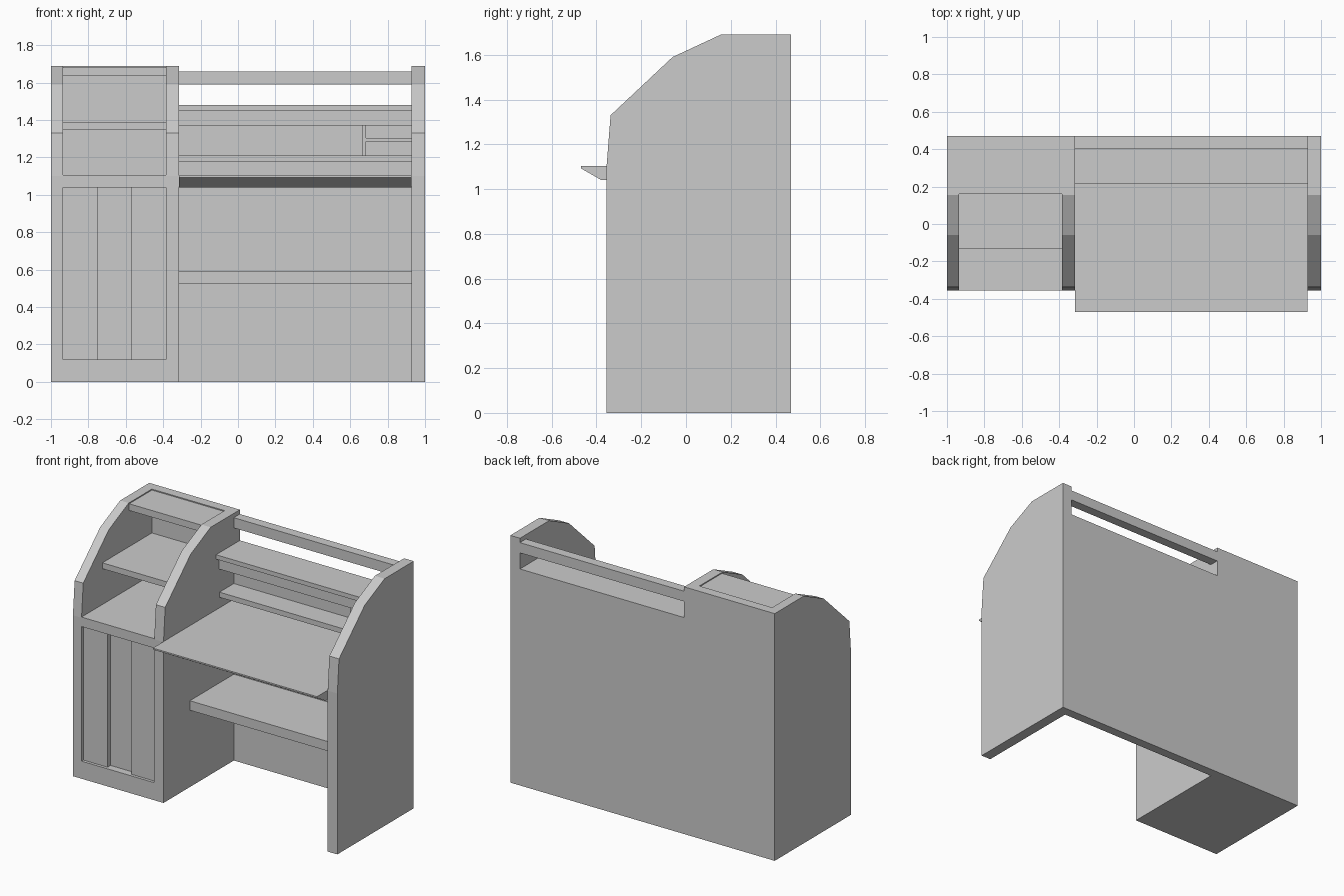
import bpy

if "Cube" in bpy.data.objects:
    bpy.data.objects.remove(bpy.data.objects["Cube"])


def prism(name, x0, x1, profile):
    """Extrude a (y, z) profile along x from x0 to x1."""
    n = len(profile)
    verts = [(x, y, z) for x in (x0, x1) for y, z in profile]
    faces = [tuple(range(n))[::-1], tuple(range(n, 2 * n))]
    faces += [(i, (i + 1) % n, (i + 1) % n + n, i + n) for i in range(n)]
    mesh = bpy.data.meshes.new(name)
    mesh.from_pydata(verts, [], faces)
    obj = bpy.data.objects.new(name, mesh)
    bpy.context.collection.objects.link(obj)
    # consistent outward normals
    import bmesh
    bm = bmesh.new()
    bm.from_mesh(mesh)
    bmesh.ops.recalc_face_normals(bm, faces=bm.faces)
    bm.to_mesh(mesh)
    bm.free()
    return obj


def box(name, x0, x1, y0, y1, z0, z1):
    return prism(name, x0, x1, [(y0, z0), (y1, z0), (y1, z1), (y0, z1)])


FRONT, BACK, INNER = -0.355, 0.47, 0.405   # depth of front, back and back panel face
TOP = 1.69
L0, L1 = -0.935, -0.385                    # inside of the cabinet tower
R0, R1 = -0.315, 0.927                     # inside of the desk bay

# Three upright sides with the stepped slanted front
side = [(FRONT, 0), (BACK, 0), (BACK, TOP), (0.155, TOP), (-0.06, 1.59),
        (-0.337, 1.33), (FRONT, 1.10)]
for name, x0, x1 in (("left_side", -1, L0), ("middle_side", L1, R0), ("right_side", R1, 1)):
    prism(name, x0, x1, side)

# Back panels and top rail
box("tower_back", L0, L1, INNER, BACK, 0, TOP)
box("desk_back", R0, R1, INNER, BACK, 0, 1.48)
box("top_rail", R0, R1, INNER, BACK, 1.59, 1.66)

# Cabinet tower: base, counter, shelf and roof
box("cabinet_base", L0, L1, FRONT, INNER, 0, 0.12)
box("cabinet_counter", L0, L1, FRONT, INNER, 1.04, 1.105)
box("tower_shelf", L0, L1, -0.13, INNER, 1.35, 1.39)
box("tower_roof", L0, L1, 0.16, INNER, 1.637, 1.683)

# Cabinet door: two raised panels with a deeper one between
edges = (L0, -0.752, -0.572, L1)
for i, y in enumerate((-0.335, -0.303, -0.335)):
    box(f"door_panel_{i + 1}", edges[i], edges[i + 1], y, -0.26, 0.12, 1.04)

# Desk top with bevelled underside at the front, and lower shelf
prism("desk_top", R0, R1, [(INNER, 1.04), (-0.378, 1.04), (-0.47, 1.093),
                           (-0.47, 1.103), (INNER, 1.103)])
box("lower_shelf", R0, R1, -0.07, INNER, 0.525, 0.59)

# Small hutch above the desk with pigeonholes on the right
box("hutch_top", R0, R1, 0.213, INNER, 1.45, 1.48)
box("hutch_header", R0, R1, 0.245, INNER, 1.37, 1.45)
box("hutch_floor", R0, R1, 0.25, INNER, 1.175, 1.21)
box("hutch_divider", 0.665, 0.685, 0.26, INNER, 1.21, 1.37)
box("pigeonhole_shelf", 0.685, R1, 0.26, INNER, 1.285, 1.305)
